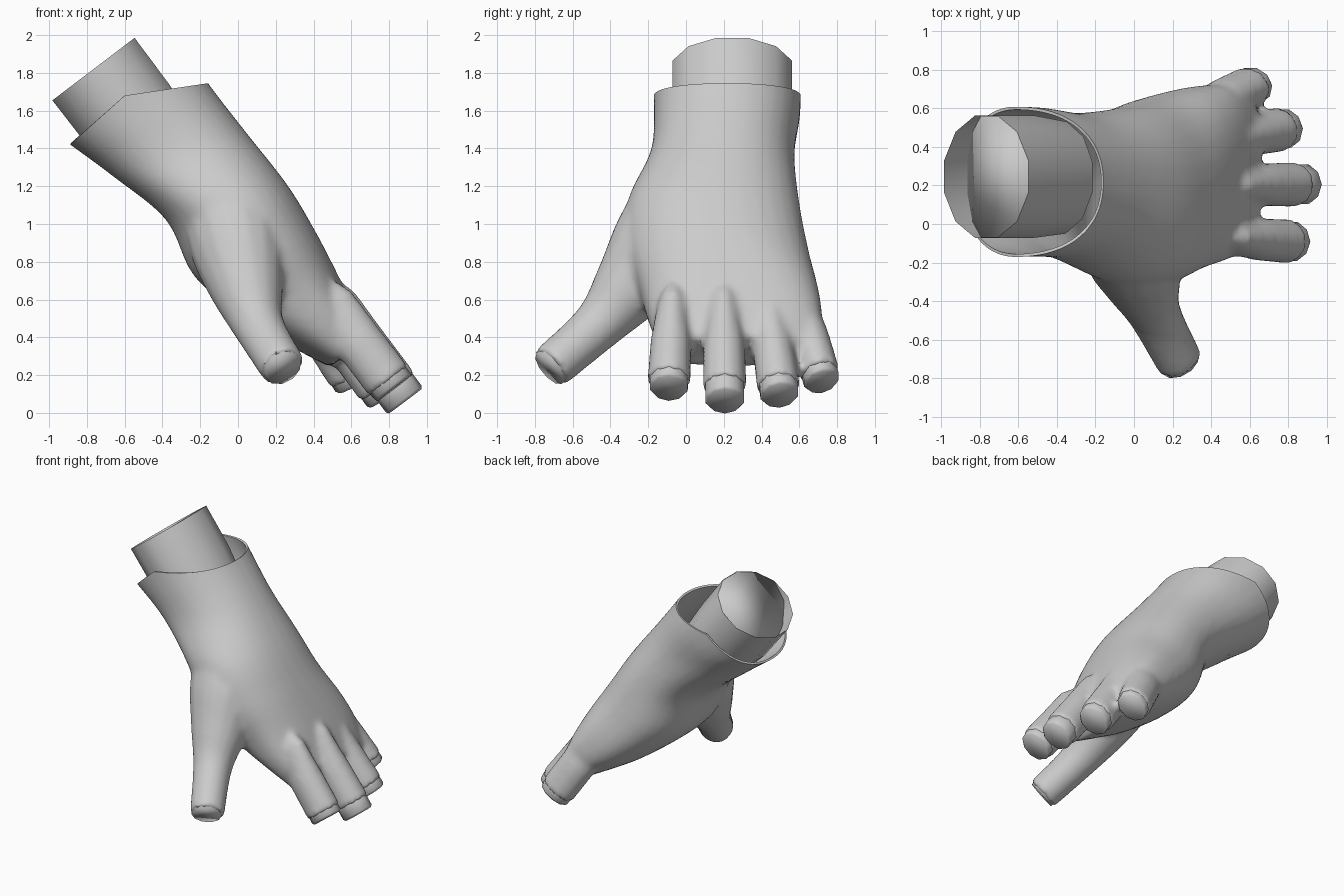
import bpy, bmesh, math
from mathutils import Vector

if "Cube" in bpy.data.objects:
    bpy.data.objects.remove(bpy.data.objects["Cube"])


def ring(c, u, v, n, power=2.0):
    pts = []
    for i in range(n):
        a = 2 * math.pi * (i + 0.5) / n
        co, si = math.cos(a), math.sin(a)
        pts.append(c + u * math.copysign(abs(co) ** (2 / power), co)
                   + v * math.copysign(abs(si) ** (2 / power), si))
    return pts


def loft(bm, rings, caps=True):
    """Skin a list of rings, closing both ends if asked."""
    vs = [[bm.verts.new(p) for p in r] for r in rings]
    n = len(vs[0])
    fs = [bm.faces.new((a[i], a[(i + 1) % n], b[(i + 1) % n], b[i]))
          for a, b in zip(vs, vs[1:]) for i in range(n)]
    if caps:
        fs += [bm.faces.new(vs[0][::-1]), bm.faces.new(vs[-1])]
    bmesh.ops.recalc_face_normals(bm, faces=fs)


def tube(bm, path, side, n=10, caps=True):
    """Tube through (point, width radius, depth radius) stations."""
    ps = [Vector(p) for p, _, _ in path]
    rings = []
    for i, (_, ru, rv) in enumerate(path):
        d = (ps[min(i + 1, len(ps) - 1)] - ps[max(i - 1, 0)]).normalized()
        u = (Vector(side) - d * d.dot(Vector(side))).normalized()
        rings.append(ring(ps[i], u * ru, d.cross(u) * rv, n))
    loft(bm, rings, caps)


def spline(rows, steps=5):
    """Smooth curve through rows of numbers."""
    out = []
    for i in range(len(rows) - 1):
        quad = (rows[max(i - 1, 0)], rows[i], rows[i + 1], rows[min(i + 2, len(rows) - 1)])
        for s in range(steps):
            t = s / steps
            out.append([0.5 * (2 * b + (c - a) * t + (2 * a - 5 * b + 4 * c - d) * t * t
                               + (3 * b - a - 3 * c + d) * t ** 3) for a, b, c, d in zip(*quad)])
    return out + [list(rows[-1])]


def make(name, bm):
    me = bpy.data.meshes.new(name)
    bm.to_mesh(me)
    bm.free()
    ob = bpy.data.objects.new(name, me)
    bpy.context.collection.objects.link(ob)
    bpy.ops.object.select_all(action='DESELECT')
    ob.select_set(True)
    bpy.context.view_layer.objects.active = ob
    return ob


# glove body: back of hand x, z, palm x, z, y range, squareness
sections = [
    (-0.31, 1.98, -1.14, 1.60, -0.18, 0.61, 2.2),
    (-0.16, 1.75, -0.89, 1.42, -0.17, 0.605, 2.2),
    (0.04, 1.49, -0.66, 1.25, -0.19, 0.575, 2.2),
    (0.26, 1.21, -0.38, 1.02, -0.31, 0.60, 2.2),
    (0.40, 0.98, -0.23, 0.72, -0.32, 0.65, 2.3),
    (0.51, 0.77, 0.06, 0.48, -0.24, 0.705, 2.5),
    (0.59, 0.60, 0.30, 0.34, -0.19, 0.72, 2.5),
    (0.67, 0.41, 0.49, 0.24, -0.13, 0.67, 2.5),
]
bm = bmesh.new()
rings = []
for dx, dz, px, pz, y0, y1, pw in spline(sections):
    c = Vector(((dx + px) / 2, (y0 + y1) / 2, (dz + pz) / 2))
    rings.append(ring(c, Vector(((dx - px) / 2, 0, (dz - pz) / 2)),
                      Vector((0, (y1 - y0) / 2, 0)), 32, pw))
loft(bm, rings)

# fingers: knuckle, end of glove finger, width radius, bare tip length
fingers = [
    ((0.49, -0.07, 0.57), (0.80, -0.09, 0.165), 0.117, 0.045),
    ((0.505, 0.20, 0.57), (0.835, 0.205, 0.13), 0.119, 0.085),
    ((0.44, 0.43, 0.57), (0.755, 0.49, 0.135), 0.117, 0.055),
    ((0.35, 0.60, 0.60), (0.60, 0.71, 0.20), 0.109, 0.045),
]
for a, b, r, tip in fingers:
    a, b = Vector(a), Vector(b)
    tube(bm, [(a + (a - b) * 0.25, 0.03, 0.08), (a, r * 0.7, 0.137),
              (a.lerp(b, 0.5), r * 0.95, 0.133), (b, r, 0.133)], (0, 1, 0), 12)

# thumb: centre and radius
thumb = [(-0.06, -0.05, 1.10, 0.24), (0.0, -0.16, 0.87, 0.25), (0.05, -0.31, 0.65, 0.195),
         (0.11, -0.47, 0.46, 0.137), (0.237, -0.715, 0.243, 0.122)]
tube(bm, [((x, y, z), r, r) for x, y, z, r in spline(thumb, 4)], (0.6, 0.6, -0.2), 16)
glove = make("glove", bm)

# blend the parts into one skin
m = glove.modifiers.new("Blend", 'REMESH')
m.mode = 'VOXEL'
m.voxel_size = 0.02
bpy.ops.object.modifier_apply(modifier=m.name)
m = glove.modifiers.new("Soften", 'SMOOTH')
m.factor = 0.5
m.iterations = 9
bpy.ops.object.modifier_apply(modifier=m.name)

# cut the cuff open along its bent rim
bm = bmesh.new()
bm.from_mesh(glove.data)
for (ax, az), (bx, bz) in [((-0.89, 1.42), (-0.60, 1.68)),
                           ((-0.60, 1.68), (-0.16, 1.745))]:
    bmesh.ops.bisect_plane(bm, geom=bm.verts[:] + bm.edges[:] + bm.faces[:],
                           plane_co=(ax, 0, az), plane_no=(az - bz, 0, bx - ax),
                           clear_outer=True)
bm.to_mesh(glove.data)
bm.free()
m = glove.modifiers.new("Thickness", 'SOLIDIFY')
m.thickness = 0.015
bpy.ops.object.modifier_apply(modifier=m.name)
bpy.ops.object.shade_smooth_by_angle(angle=math.radians(50))

# forearm: open wrist tube, its end folded inward on the palm side
rim, deep = Vector((-0.765, 0.245, 1.82)), Vector((-0.575, 0.245, 1.57))
axis = (deep - rim).normalized()
bm = bmesh.new()
tube(bm, [(rim, 0.328, 0.283), (deep, 0.328, 0.28), ((-0.40, 0.24, 1.36), 0.30, 0.25)],
     (0, 1, 0), 12, caps=False)
make("wrist_tube", bm)
bpy.ops.object.shade_smooth()
bm = bmesh.new()
tube(bm, [(rim, 0.326, 0.28), (deep + axis * 0.03, 0.32, 0.27)], (0, 1, 0), 12)
for v in bm.verts:
    if (v.co - rim).dot(axis) < 0.1:
        v.co += axis * max(0, rim.x - v.co.x) * 0.9
make("wrist_core", bm)
bpy.ops.object.shade_smooth()

# bare fingertips showing past the glove
bm = bmesh.new()
for a, b, r, tip in fingers:
    a, b = Vector(a), Vector(b)
    d = (b - a).normalized()
    tube(bm, [(b - d * 0.12, r * 0.9, 0.118), (b + d * (tip - 0.015), r * 0.9, 0.118),
              (b + d * tip, r * 0.78, 0.108)], (0, 1, 0), 10)
tube(bm, [((0.17, -0.60, 0.34), 0.105, 0.105), ((0.238, -0.725, 0.235), 0.105, 0.105)],
     (0.6, 0.6, -0.2), 10)
make("fingertips", bm)
bpy.ops.object.shade_smooth()
